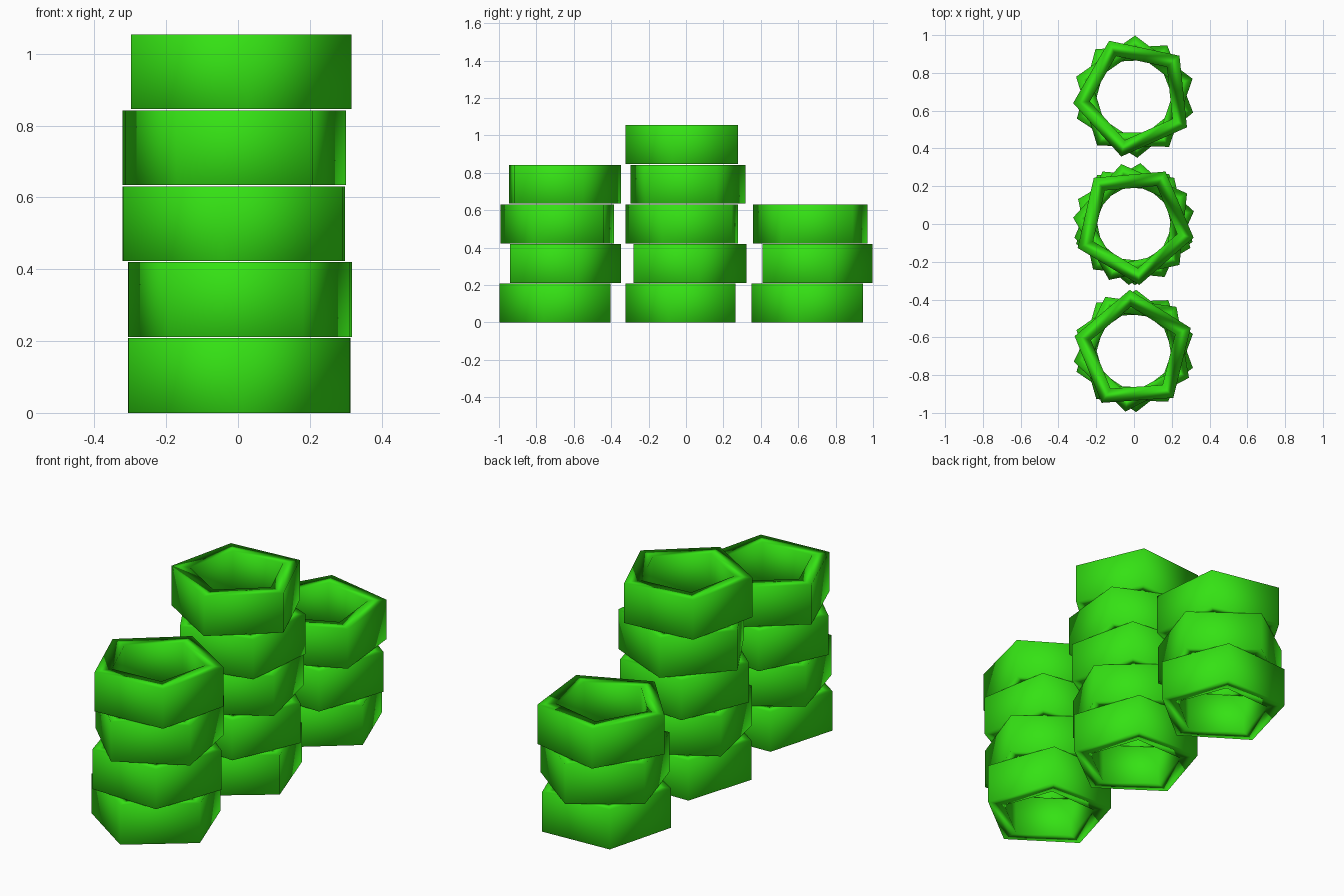
import bpy
from math import radians

if "Cube" in bpy.data.objects:
    bpy.data.objects.remove(bpy.data.objects["Cube"], do_unlink=True)

RADIUS = 0.324
HEIGHT = 0.208
STEP = 0.2115
WALL = 0.072

green = bpy.data.materials.new("bright_green")
green.use_nodes = True
colour = (0.035, 0.76, 0.007, 1)
green.diffuse_color = colour
green.node_tree.nodes["Principled BSDF"].inputs["Base Color"].default_value = colour


def ring(name, y, level, turn):
    """Five-sided hollow ring, softly shaded across its corners and rims."""
    z = level * STEP + HEIGHT / 2
    bpy.ops.mesh.primitive_cylinder_add(
        vertices=5, radius=RADIUS, depth=HEIGHT,
        end_fill_type='NOTHING', location=(0, y, z))
    obj = bpy.context.object
    obj.name = name
    obj.rotation_euler.z = radians(turn)
    obj.data.materials.append(green)
    bpy.ops.object.shade_smooth()

    # Wall thickness grows inwards
    wall = obj.modifiers.new("wall", 'SOLIDIFY')
    wall.thickness = WALL
    wall.offset = -1
    wall.use_even_offset = True

    # Large outer walls stay upright in shading, the rims look rounded
    soft = obj.modifiers.new("soft_rim", 'WEIGHTED_NORMAL')
    soft.mode = 'FACE_AREA'
    soft.weight = 50


# Three stacks: centre y and the small twist of each ring, bottom to top
stacks = {
    "front": (-0.672, [2, -2, -8, 4]),
    "middle": (0, [1, -6, -5, 12, 5]),
    "back": (0.674, [3, -1, -12]),
}

for stack, (y, twists) in stacks.items():
    for level, twist in enumerate(twists):
        # Alternate rings point forwards and backwards
        base = 180 if level % 2 == 0 else 0
        ring(f"{stack}_ring_{level + 1}", y, level, base + twist)
